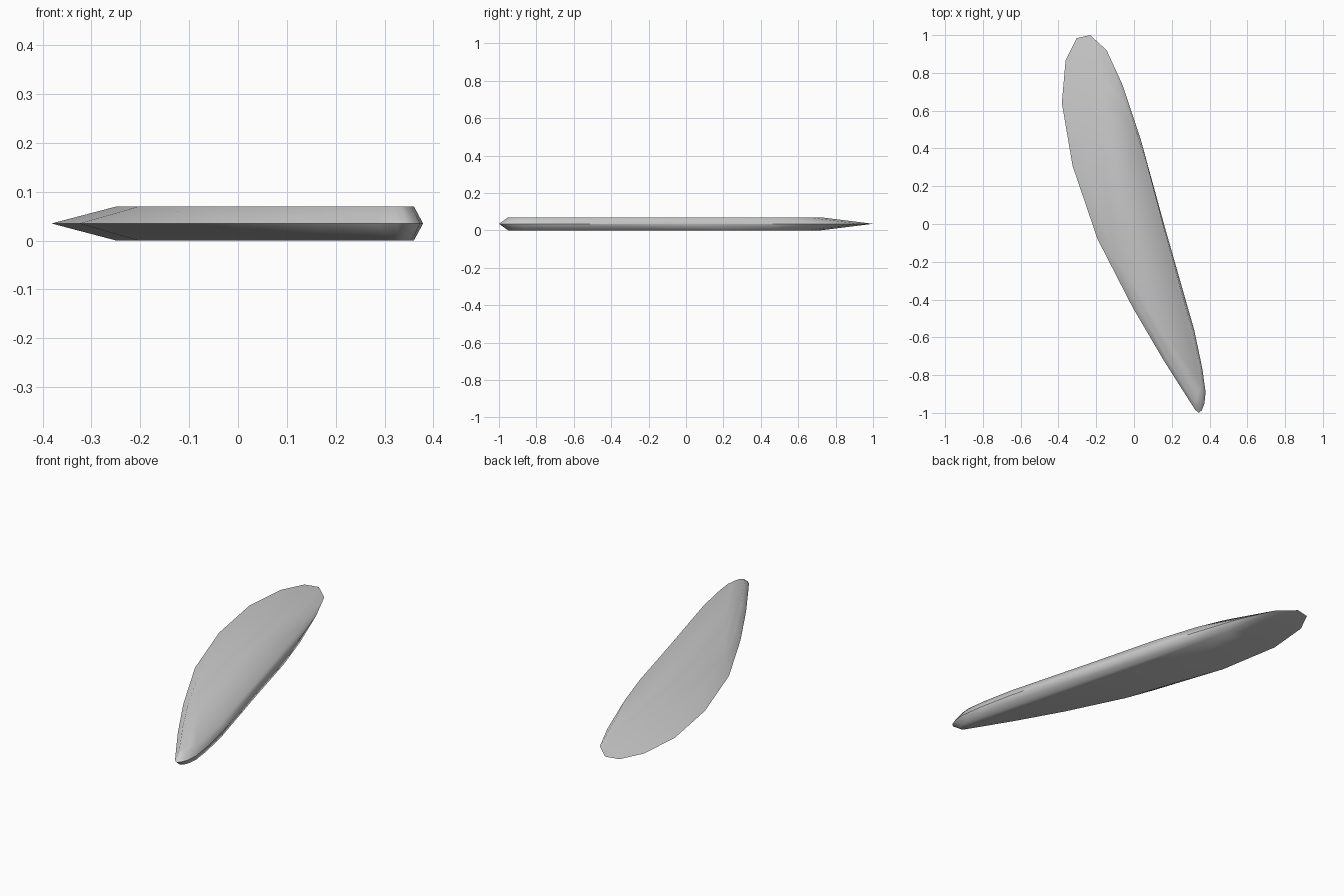
import bpy, bmesh

if "Cube" in bpy.data.objects:
    bpy.data.objects.remove(bpy.data.objects["Cube"])

# Outline of the blade, clockwise from the broad tip
outline = [(-0.232, 1.0), (-0.145, 0.92), (-0.06, 0.735), (0.035, 0.45),
           (0.167, -0.03), (0.32, -0.566), (0.362, -0.767), (0.379, -0.89),
           (0.373, -0.95), (0.36, -0.985), (0.344, -1.0), (0.325, -0.985),
           (0.283, -0.92), (0.156, -0.72), (-0.008, -0.44), (-0.193, -0.08),
           (-0.325, 0.307), (-0.382, 0.64), (-0.362, 0.868), (-0.304, 0.984)]
THICK = 0.07
PIVOT, SCALE = (0.285, -0.70), (0.80, 0.835)   # faces shrink toward narrow end

bm = bmesh.new()


def ring(z, shrink):
    pts = []
    for x, y in outline:
        if shrink:
            x = PIVOT[0] + (x - PIVOT[0]) * SCALE[0]
            y = PIVOT[1] + (y - PIVOT[1]) * SCALE[1]
        pts.append(bm.verts.new((x, y, z)))
    return pts


# Bottom face, sharp middle rim, top face
bottom, rim, top = ring(0, True), ring(THICK / 2, False), ring(THICK, True)
n = len(outline)
for a, b in ((bottom, rim), (rim, top)):
    for i in range(n):
        j = (i + 1) % n
        bm.faces.new((a[i], a[j], b[j], b[i]))
bm.faces.new(bottom)
bm.faces.new(top)
bmesh.ops.recalc_face_normals(bm, faces=bm.faces[:])

# Smooth shading with a crisp rim
for f in bm.faces:
    f.smooth = True
for i in range(n):
    bm.edges.get((rim[i], rim[(i + 1) % n])).smooth = False

mesh = bpy.data.meshes.new("leaf_blade")
bm.to_mesh(mesh)
bm.free()
blade = bpy.data.objects.new("leaf_blade", mesh)
bpy.context.collection.objects.link(blade)
